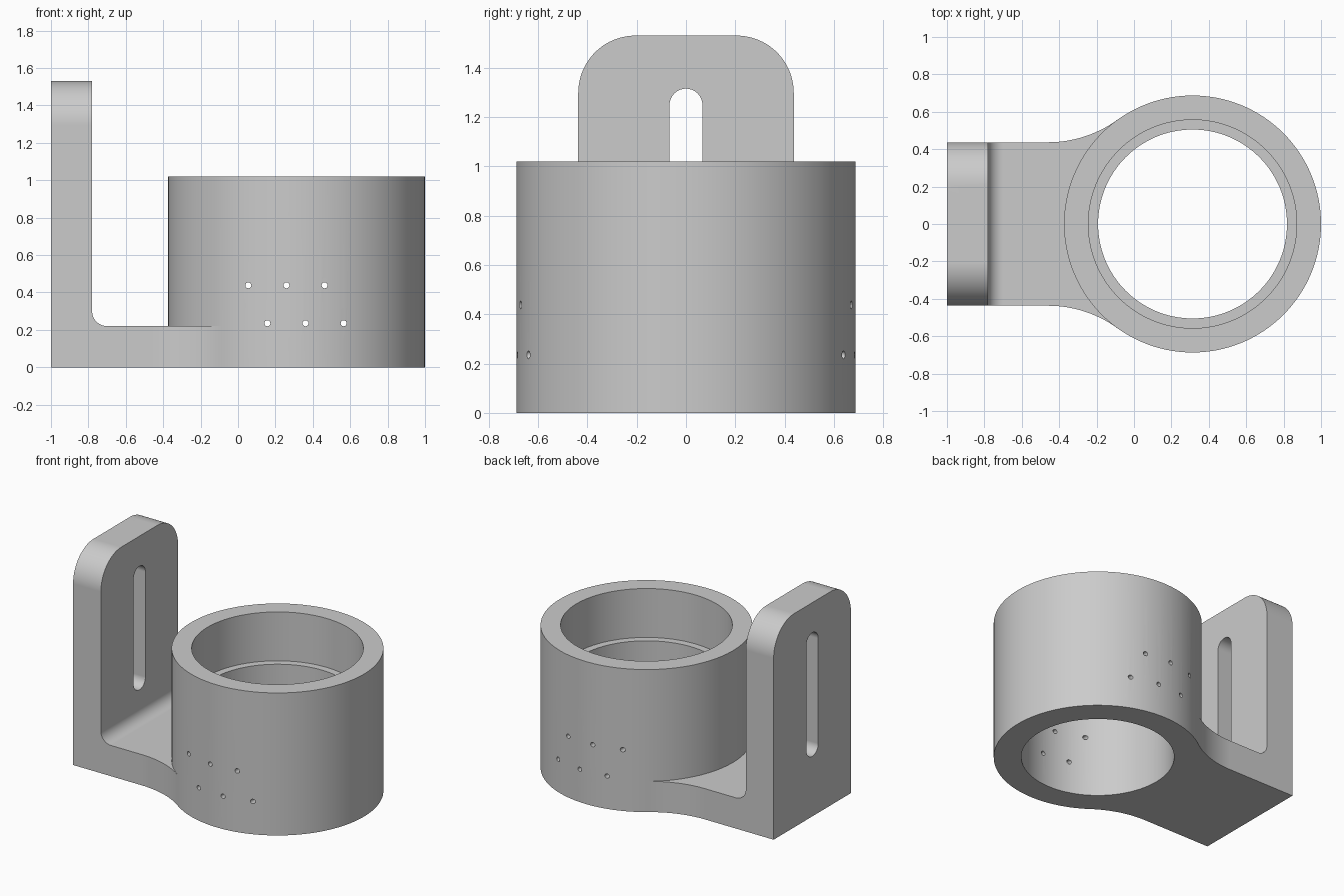
import bpy
import bmesh
from math import cos, sin, pi, atan2, radians

default = bpy.data.objects.get("Cube")
if default:
    bpy.data.objects.remove(default, do_unlink=True)

# Main dimensions
RING_X, RING_R, RING_H = 0.313, 0.687, 1.02
BORE_R, SEAT_R, SEAT_Z = 0.505, 0.557, 0.67
HALF_W, BASE_T, PLATE_X, PLATE_H = 0.437, 0.22, -0.78, 1.53
FLARE_X = -0.46

grey = bpy.data.materials.new("plain grey")
grey.use_nodes = True
grey.diffuse_color = (0.6, 0.6, 0.6, 1)
grey.node_tree.nodes["Principled BSDF"].inputs["Base Color"].default_value = (0.6, 0.6, 0.6, 1)


def arc(cx, cy, r, start, end, n):
    """Points along an arc, angles in radians."""
    angles = [start + (end - start) * i / n for i in range(n + 1)]
    return [(cx + r * cos(a), cy + r * sin(a)) for a in angles]


def circle(cx, cy, r, n):
    return arc(cx, cy, r, 0, 2 * pi, n)[:-1]


def prism(name, outline, axis, lo, hi):
    """Extrude a 2D outline along the given axis."""
    place = {"x": lambda a, b: (lo, a, b),
             "y": lambda a, b: (a, lo, b),
             "z": lambda a, b: (a, b, lo)}[axis]
    bm = bmesh.new()
    face = bm.faces.new([bm.verts.new(place(a, b)) for a, b in outline])
    new = bmesh.ops.extrude_face_region(bm, geom=[face])["geom"]
    shift = [hi - lo if axis == k else 0 for k in "xyz"]
    bmesh.ops.translate(bm, vec=shift, verts=[g for g in new if isinstance(g, bmesh.types.BMVert)])
    bmesh.ops.recalc_face_normals(bm, faces=bm.faces)
    mesh = bpy.data.meshes.new(name)
    bm.to_mesh(mesh)
    bm.free()
    mesh.materials.append(grey)
    obj = bpy.data.objects.new(name, mesh)
    bpy.context.collection.objects.link(obj)
    return obj


def combine(target, other, operation):
    """Apply a boolean and discard the helper."""
    other.hide_render = True
    mod = target.modifiers.new("boolean", "BOOLEAN")
    mod.operation, mod.object, mod.solver = operation, other, "EXACT"
    bpy.context.view_layer.objects.active = target
    bpy.ops.object.modifier_apply(modifier=mod.name)
    bpy.data.objects.remove(other, do_unlink=True)


def mirrored(points):
    return points + [(-a, b) for a, b in reversed(points)]


# L-shaped side profile with a fillet in the inner corner
fillet = 0.08
side = [(-1, 0), (RING_X, 0), (RING_X, BASE_T)]
side += arc(PLATE_X + fillet, BASE_T + fillet, fillet, -pi / 2, -pi, 10)
side += [(PLATE_X, PLATE_H), (-1, PLATE_H)]
body = prism("bracket_body", side, "y", -0.8, 0.8)

# Plan outline: straight arm flaring tangentially into the ring
dx = RING_X - FLARE_X
flare_r = (dx ** 2 + HALF_W ** 2 - RING_R ** 2) / (2 * (RING_R - HALF_W))
flare_y = HALF_W + flare_r
end = atan2(-flare_y, dx)
half = [(-1.1, HALF_W)] + arc(FLARE_X, flare_y, flare_r, -pi / 2, end, 20) + [(0, 0.5)]
plan = half + [(x, -y) for x, y in reversed(half)]
combine(body, prism("plan_helper", plan, "z", -0.1, 1.7), "INTERSECT")

# Rounded top corners of the upright plate
corner = 0.232
front = [(0.9, -0.1), (0.9, PLATE_H - corner)]
front += arc(HALF_W - corner, PLATE_H - corner, corner, 0, pi / 2, 20)
combine(body, prism("corner_helper", mirrored(front), "x", -1.1, 0.5), "INTERSECT")

# Ring with stepped bore
combine(body, prism("ring", circle(RING_X, 0, RING_R, 128), "z", 0, RING_H), "UNION")
combine(body, prism("bore_cutter", circle(RING_X, 0, BORE_R, 128), "z", -0.2, 1.2), "DIFFERENCE")
combine(body, prism("seat_cutter", circle(RING_X, 0, SEAT_R, 128), "z", SEAT_Z, 1.2), "DIFFERENCE")

# Upright slot through the plate
slot_r = 0.067
slot = arc(0, 1.315 - slot_r, slot_r, 0, pi, 16) + arc(0, 0.43 + slot_r, slot_r, pi, 2 * pi, 16)
combine(body, prism("slot_cutter", slot, "x", -1.1, -0.7), "DIFFERENCE")

# Two staggered rows of small holes through both ring walls
for first_x, z in ((0.055, 0.438), (0.157, 0.235)):
    for i in range(3):
        hole = circle(first_x + 0.204 * i, z, 0.016, 16)
        combine(body, prism("hole_cutter", hole, "y", -0.9, 0.9), "DIFFERENCE")

# Smooth curves, crisp edges
bpy.ops.object.select_all(action="DESELECT")
body.select_set(True)
bpy.context.view_layer.objects.active = body
bpy.ops.object.shade_smooth_by_angle(angle=radians(30))
weighted = body.modifiers.new("weighted_normals", "WEIGHTED_NORMAL")
weighted.keep_sharp = True
